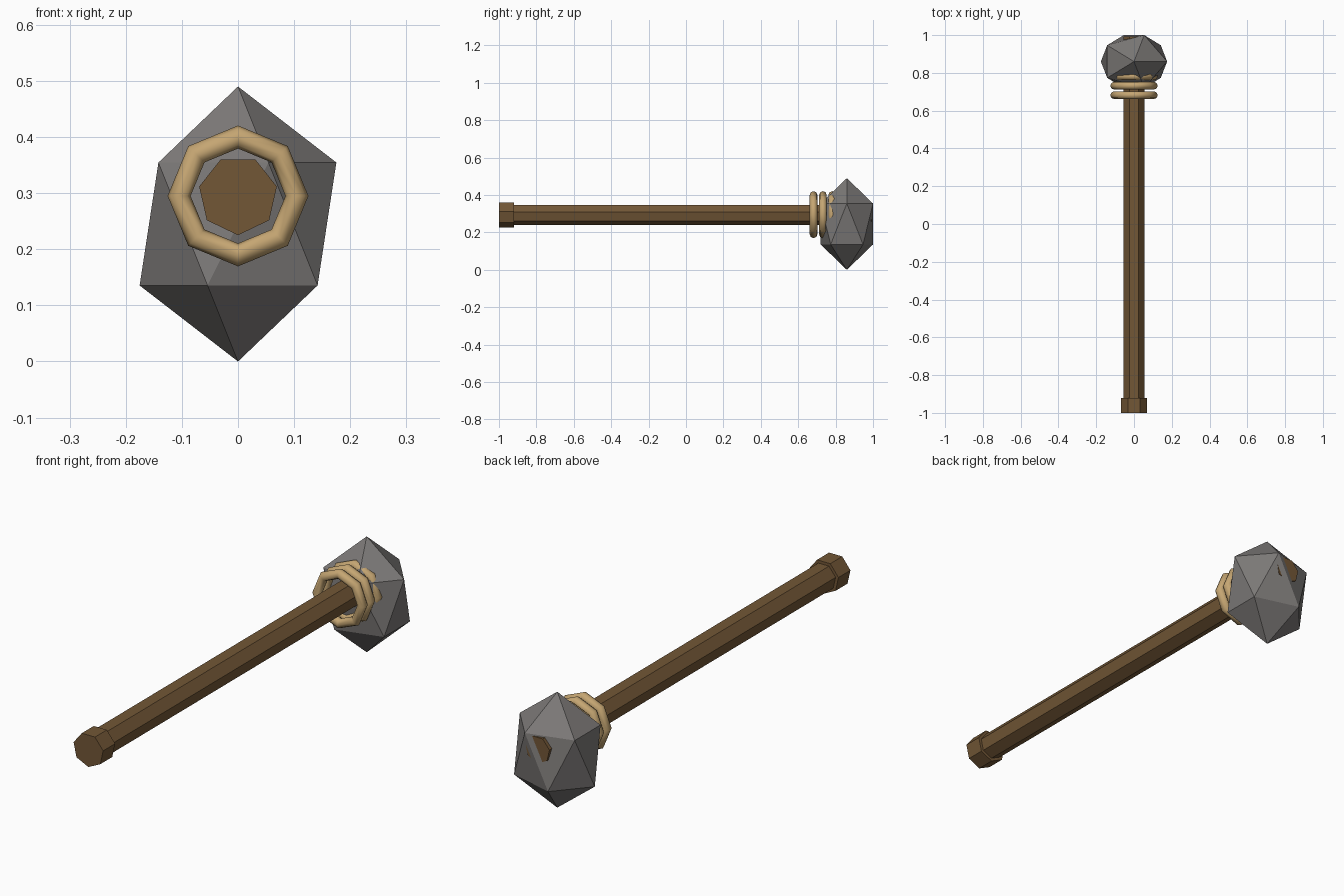
import bpy
import math
from mathutils import Matrix

if "Cube" in bpy.data.objects:
    bpy.data.objects.remove(bpy.data.objects["Cube"])

AXIS_Z = 0.296  # height of the handle axis


def material(name, rgb):
    m = bpy.data.materials.new(name)
    m.use_nodes = True
    m.diffuse_color = (*rgb, 1)
    m.node_tree.nodes["Principled BSDF"].inputs["Base Color"].default_value = (*rgb, 1)
    return m


wood = material("brown wood", (0.17, 0.095, 0.037))
stone = material("grey stone", (0.2, 0.19, 0.185))
rope = material("tan rope", (0.56, 0.38, 0.17))


def finish(name, mat):
    ob = bpy.context.object
    ob.name = ob.data.name = name
    ob.data.materials.append(mat)
    return ob


def heptagon_rod(name, radius, y0, y1):
    """Seven-sided rod along y with a flat side on top."""
    bpy.ops.mesh.primitive_cylinder_add(vertices=7, radius=radius, depth=y1 - y0)
    ob = finish(name, wood)
    ob.data.transform(Matrix.Rotation(math.pi / 2, 4, "X"))
    if max(v.co.z for v in ob.data.vertices) > radius * 0.99:
        ob.data.transform(Matrix.Rotation(math.pi, 4, "Y"))
    ob.location = (0, (y0 + y1) / 2, AXIS_Z)
    return ob


# Handle and pommel
heptagon_rod("handle", 0.0575, -0.95, 0.993)
heptagon_rod("pommel", 0.071, -1.0, -0.92)

# Stone head
bpy.ops.mesh.primitive_ico_sphere_add(subdivisions=1, radius=1, location=(0, 0.86, 0.245))
head = finish("stone_head", stone)
head.data.transform(Matrix.Diagonal((0.196, 0.1645, 0.245, 1)))

# Rope bindings
for i in range(3):
    bpy.ops.mesh.primitive_torus_add(
        major_segments=8, minor_segments=8, major_radius=0.105, minor_radius=0.0205,
        location=(0, 0.682 + 0.05 * i, AXIS_Z - 0.001), rotation=(math.pi / 2, 0, 0))
    finish(f"rope_ring_{i + 1}", rope)
    bpy.ops.object.shade_smooth()
